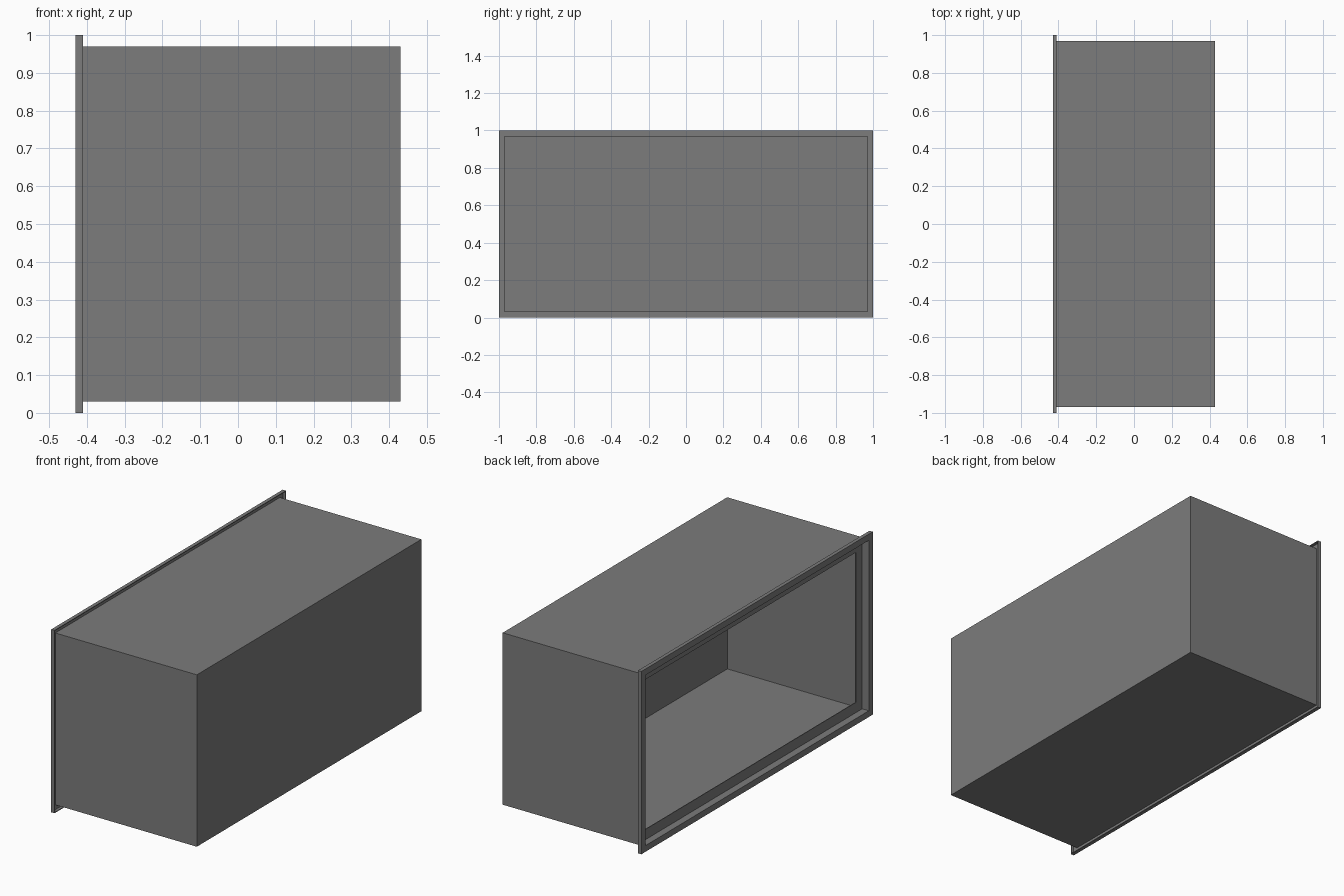
import bpy
import bmesh

if "Cube" in bpy.data.objects:
    bpy.data.objects.remove(bpy.data.objects["Cube"], do_unlink=True)

grey = bpy.data.materials.new("mid grey metal")
grey.use_nodes = True
colour = (0.2, 0.2, 0.2, 1)
grey.diffuse_color = colour
grey.node_tree.nodes["Principled BSDF"].inputs["Base Color"].default_value = colour


def rectangular_sweep(name, profile, capped=False, thickness=0.004):
    """Sweep an (x, inset) profile around the 2 x 1 outline as thin sheet metal."""
    bm = bmesh.new()
    rings = []
    for x, inset in profile:
        y, low, high = 1 - inset, inset, 1 - inset
        corners = [(-y, low), (y, low), (y, high), (-y, high)]
        rings.append([bm.verts.new((x, cy, cz)) for cy, cz in corners])
    for a, b in zip(rings, rings[1:]):
        for i in range(4):
            j = (i + 1) % 4
            bm.faces.new((a[i], a[j], b[j], b[i]))
    if capped:
        bm.faces.new(rings[-1])
    bmesh.ops.recalc_face_normals(bm, faces=bm.faces)
    mesh = bpy.data.meshes.new(name)
    bm.to_mesh(mesh)
    bm.free()
    mesh.materials.append(grey)
    obj = bpy.data.objects.new(name, mesh)
    bpy.context.collection.objects.link(obj)
    sheet = obj.modifiers.new("Sheet thickness", "SOLIDIFY")
    sheet.thickness = thickness
    sheet.offset = -1
    sheet.use_even_offset = True
    return obj


# Five-sided box, open towards -x
rectangular_sweep("box_shell", [(-0.43, 0.03), (0.43, 0.03)], capped=True)

# Folded flange around the opening, hollow at the rear
rectangular_sweep("flange", [(-0.41, 0), (-0.43, 0), (-0.43, 0.03)])

# Flat frame set back inside the opening
rectangular_sweep("inner_frame", [(-0.39, 0.032), (-0.39, 0.09)])
